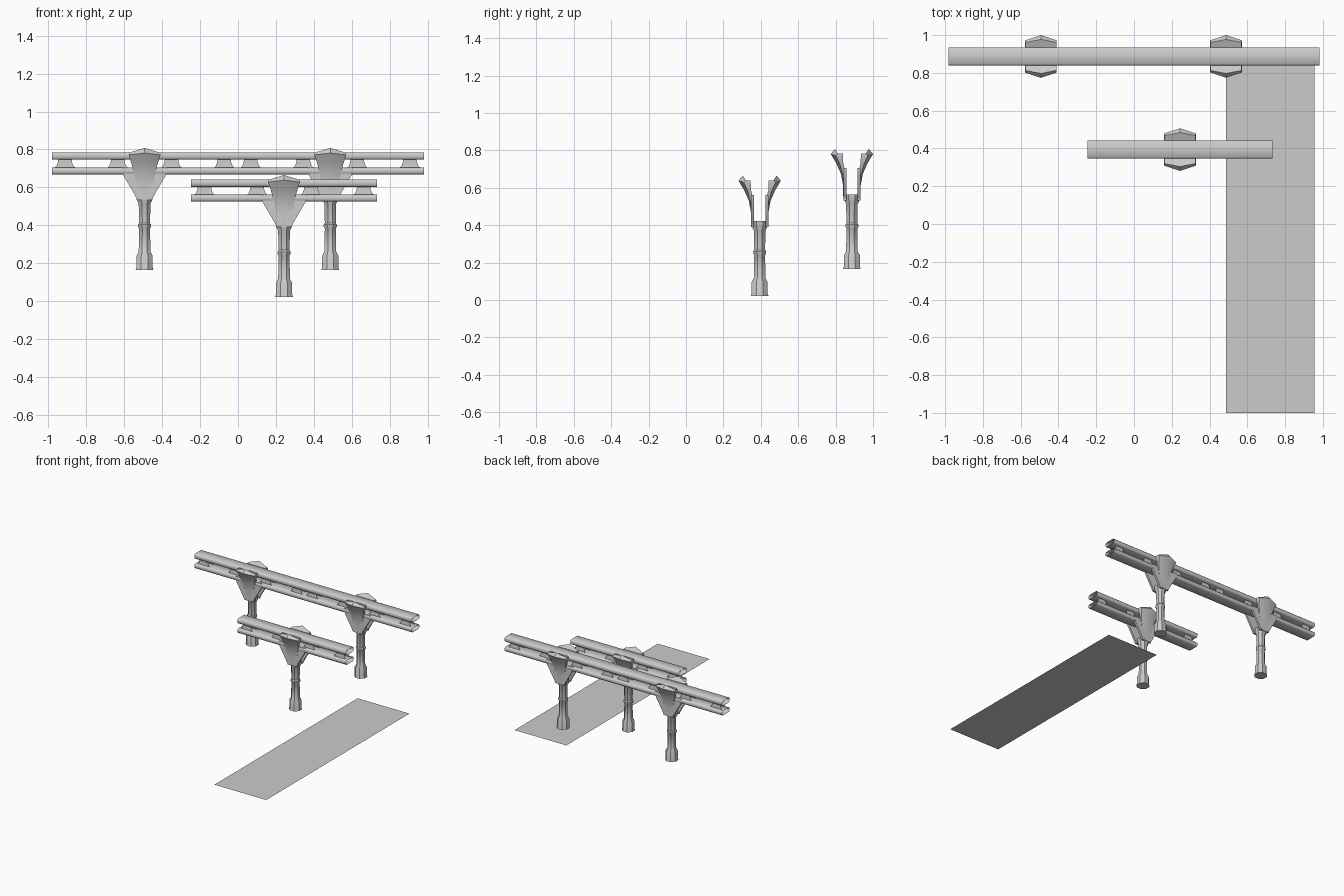
import bpy, bmesh, math

if "Cube" in bpy.data.objects:
    bpy.data.objects.remove(bpy.data.objects["Cube"])


def make(name, verts, faces, loc, angle=35):
    """Mesh object with consistent normals, smooth by angle."""
    me = bpy.data.meshes.new(name)
    me.from_pydata(verts, [], faces)
    bm = bmesh.new()
    bm.from_mesh(me)
    bmesh.ops.recalc_face_normals(bm, faces=bm.faces)
    bm.to_mesh(me)
    bm.free()
    ob = bpy.data.objects.new(name, me)
    bpy.context.collection.objects.link(ob)
    ob.location = loc
    bpy.ops.object.select_all(action='DESELECT')
    ob.select_set(True)
    bpy.context.view_layer.objects.active = ob
    bpy.ops.object.shade_smooth_by_angle(angle=math.radians(angle))
    return ob


def loft(name, rings, loc, cap_start=True, cap_end=True, angle=35):
    """Skin closed rings with the same point count."""
    n = len(rings[0])
    verts = [p for r in rings for p in r]
    faces = [(k * n + i, k * n + (i + 1) % n, (k + 1) * n + (i + 1) % n, (k + 1) * n + i)
             for k in range(len(rings) - 1) for i in range(n)]
    if cap_start:
        faces.append(tuple(range(n)))
    if cap_end:
        faces.append(tuple(range(len(verts) - n, len(verts))))
    return make(name, verts, faces, loc, angle)


def column(loc):
    # octagonal turned post: flared foot, base block, shaft with ring, collar
    profile = [(.047, .022), (.043, .035), (.043, .095), (.031, .118), (.029, .24),
               (.035, .25), (.035, .26), (.029, .268), (.031, .37), (.041, .392), (.042, .422)]
    rings = []
    for r, z in profile:
        rr = r / math.cos(math.pi / 8)
        rings.append([(rr * math.cos((i + .5) * math.pi / 4),
                       rr * math.sin((i + .5) * math.pi / 4), z) for i in range(8)])
    loft("column", rings, loc)


def fork(loc):
    # level: half width, outer centre y, outer edge y, inner y, centre z, edge z
    levels = [(.042, .046, .044, .030, .390, .390),
              (.045, .047, .045, .030, .470, .470),
              (.055, .058, .050, .031, .530, .530),
              (.070, .082, .065, .046, .585, .585),
              (.084, .113, .085, .048, .638, .628),
              (.082, .090, .074, .048, .665, .640)]
    outline = [(.040, .395), (.062, .435), (.112, .520), (.118, .562),
               (-.118, .562), (-.112, .520), (-.062, .435), (-.040, .395)]
    for s in (-1, 1):
        # flared shield
        rings = [[(-w, s * yi, ze), (-w, s * ye, ze), (0, s * yc, zc),
                  (w, s * ye, ze), (w, s * yi, ze), (0, s * yi, ze)]
                 for w, yc, ye, yi, zc, ze in levels]
        loft("fork_shield", rings, loc)
        # Y-shaped bracing plate
        loft("fork_brace", [[(x, s * y, z) for x, z in outline] for y in (.030, .046)], loc)


def beam(name, half, z0, z1, loc):
    # open ended chamfered tube
    w, c = .048, .008
    prof = [(-w, z0 + c), (-w + c, z0), (w - c, z0), (w, z0 + c),
            (w, z1 - c), (w - c, z1), (-w + c, z1), (-w, z1 - c)]
    loft(name, [[(x, y, z) for y, z in prof] for x in (-half, half)], loc, False, False, 50)


def spacers(loc):
    # flared plates between the beams, open along the rail
    levels = [(.058, .558), (.044, .570), (.037, .590), (.035, .606)]
    for dx in (-.42, -.142, .142, .42):
        for s in (-1, 1):
            verts = [(dx + e * w, s * (.024 + .1 * (w - .035)), z) for w, z in levels for e in (-1, 1)]
            faces = [(2 * k, 2 * k + 1, 2 * k + 3, 2 * k + 2) for k in range(3)]
            make("rail_spacer", verts, faces, loc)


def railing(xs, x_mid, half, y, z):
    for x in xs:
        column((x, y, z))
        fork((x, y, z))
        spacers((x, y, z))
    beam("upper_rail", half, .603, .642, (x_mid, y, z))
    beam("lower_rail", half, .525, .561, (x_mid, y, z))


# long railing at the back, short railing in front
railing((-.493, .487), 0, .981, .887, .143)
railing((.243,), .243, .49, .394, 0)

# flat ground strip
make("ground_strip", [(.487, -1, 0), (.955, -1, 0), (.955, .845, 0), (.487, .845, 0)],
     [(0, 1, 2, 3)], (0, 0, 0))
